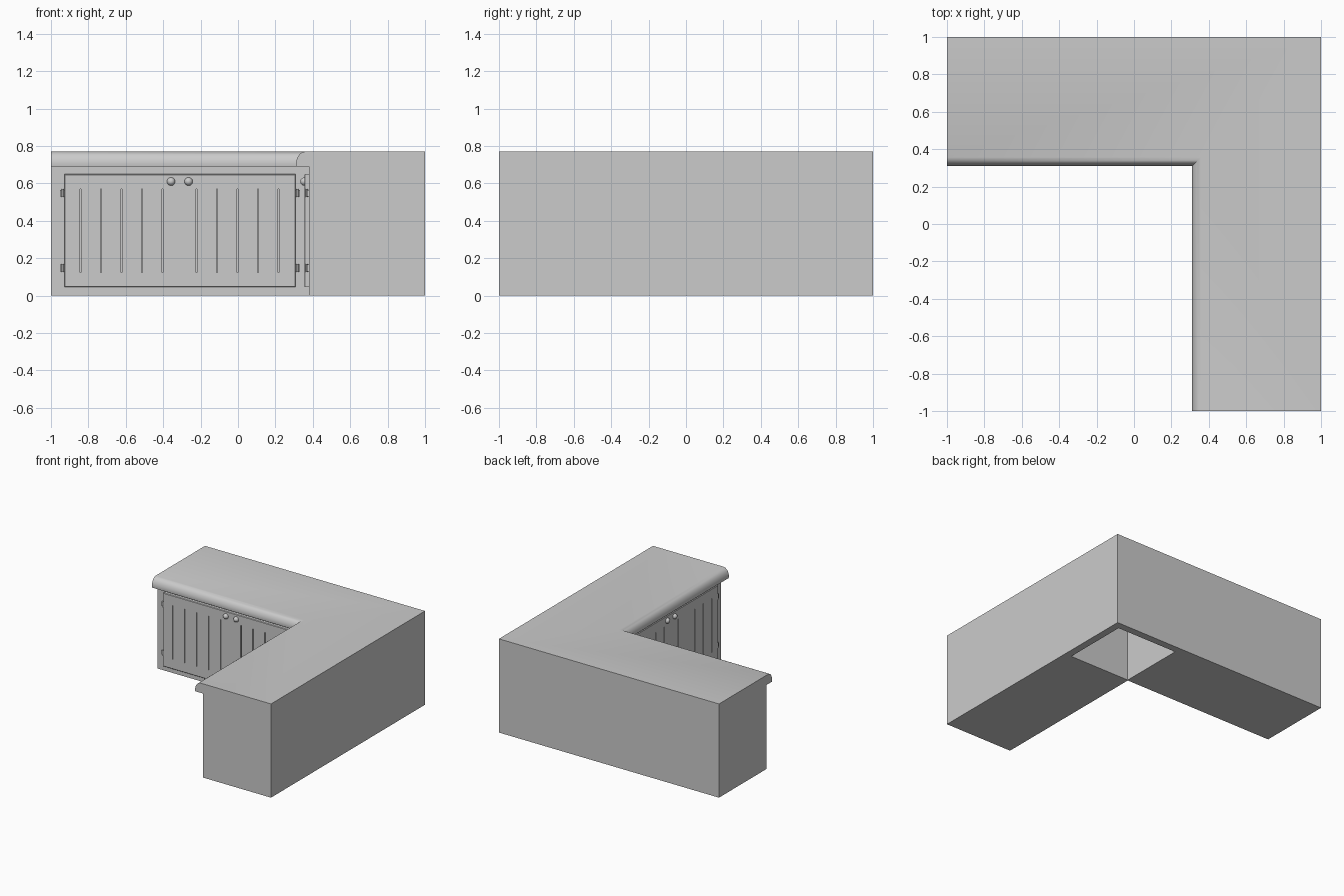
import bpy, bmesh, math
from mathutils import Matrix, Vector

if "Cube" in bpy.data.objects:
    bpy.data.objects.remove(bpy.data.objects["Cube"])

FRONT, TOP = 0.38, 0.77
DOOR_FACE = 0.355
SWAP = Matrix(((0, 1, 0, 0), (1, 0, 0, 0), (0, 0, 1, 0), (0, 0, 0, 1)))


def add_box(bm, lo, hi):
    lo, hi = Vector(lo), Vector(hi)
    m = Matrix.Translation((lo + hi) / 2) @ Matrix.Diagonal((*(hi - lo), 1))
    bmesh.ops.create_cube(bm, size=1, matrix=m)


def finish(name, bm):
    bmesh.ops.recalc_face_normals(bm, faces=bm.faces)
    me = bpy.data.meshes.new(name)
    bm.to_mesh(me)
    bm.free()
    ob = bpy.data.objects.new(name, me)
    bpy.context.collection.objects.link(ob)
    return ob


def smooth(ob):
    bpy.ops.object.select_all(action='DESELECT')
    ob.select_set(True)
    bpy.context.view_layer.objects.active = ob
    bpy.ops.object.shade_smooth_by_angle(angle=math.radians(30))


def cut(ob, cutter):
    cutter.hide_render = True
    cutter.hide_viewport = False
    mod = ob.modifiers.new("cut", 'BOOLEAN')
    mod.object = cutter
    mod.solver = 'EXACT'
    dg = bpy.context.evaluated_depsgraph_get()
    me = bpy.data.meshes.new_from_object(ob.evaluated_get(dg))
    ob.modifiers.clear()
    ob.data = me
    bpy.data.objects.remove(cutter)


def other_wing(ob, name):
    # mirrored copy across the diagonal for the right-hand wing
    bm = bmesh.new()
    bm.from_mesh(ob.data)
    bm.transform(SWAP)
    bmesh.ops.reverse_faces(bm, faces=bm.faces)
    me = bpy.data.meshes.new(name)
    bm.to_mesh(me)
    bm.free()
    new = bpy.data.objects.new(name, me)
    bpy.context.collection.objects.link(new)
    smooth(new)


# Counter: body and rounded worktop section swept round the L
profile = [(FRONT, 0), (FRONT, 0.69), (0.312, 0.69), (0.31, 0.705), (0.312, 0.722),
           (0.318, 0.740), (0.328, 0.755), (0.341, 0.765), (0.357, TOP), (1, TOP), (1, 0)]
bm = bmesh.new()
rings = [[bm.verts.new(p) for p in pts] for pts in (
    [(-1, d, z) for d, z in profile],
    [(d, d, z) for d, z in profile],
    [(d, -1, z) for d, z in profile])]
n = len(profile)
for a, b in zip(rings, rings[1:]):
    for i in range(n):
        j = (i + 1) % n
        bm.faces.new((a[i], a[j], b[j], b[i]))
bm.faces.new(rings[0])
bm.faces.new(rings[-1][::-1])
counter = finish("counter", bm)

# Open hollow under the corner
bm = bmesh.new()
add_box(bm, (0.385, 0.385, -0.1), (0.94, 0.94, 0.70))
cut(counter, finish("corner_hollow_cutter", bm))
smooth(counter)

# Door panel with vertical grooves
bm = bmesh.new()
add_box(bm, (-0.928, DOOR_FACE, 0.045), (0.308, FRONT + 0.005, 0.65))
edges = [e for e in bm.edges if all(v.co.y < 0.36 for v in e.verts)]
bmesh.ops.bevel(bm, geom=edges, offset=0.004, segments=1, affect='EDGES')
doors = finish("doors", bm)
bm = bmesh.new()
for start in (-0.842, -0.222):
    for i in range(5):
        x = start + i * 0.1095
        add_box(bm, (x - 0.003, DOOR_FACE - 0.02, 0.125), (x + 0.003, DOOR_FACE + 0.01, 0.57))
cut(doors, finish("groove_cutter", bm))
smooth(doors)
other_wing(doors, "right_doors")

# Knobs
bm = bmesh.new()
for x in (-0.358, -0.264):
    bmesh.ops.create_uvsphere(bm, u_segments=24, v_segments=12, radius=0.022,
                              matrix=Matrix.Translation((x, DOOR_FACE, 0.61)))
knobs = finish("knobs", bm)
smooth(knobs)
other_wing(knobs, "right_knobs")

# Hinges: a flat leaf and a knuckle barrel
bm = bmesh.new()
for x, s in ((-0.928, -1), (0.308, 1)):
    for z in (0.548, 0.148):
        xs = sorted((x, x + s * 0.024))
        add_box(bm, (xs[0], 0.368, z - 0.018), (xs[1], FRONT + 0.003, z + 0.018))
        bmesh.ops.create_cone(bm, cap_ends=True, segments=12, radius1=0.007, radius2=0.007,
                              depth=0.042, matrix=Matrix.Translation((x + s * 0.008, 0.367, z)))
hinges = finish("hinges", bm)
smooth(hinges)
other_wing(hinges, "right_hinges")
